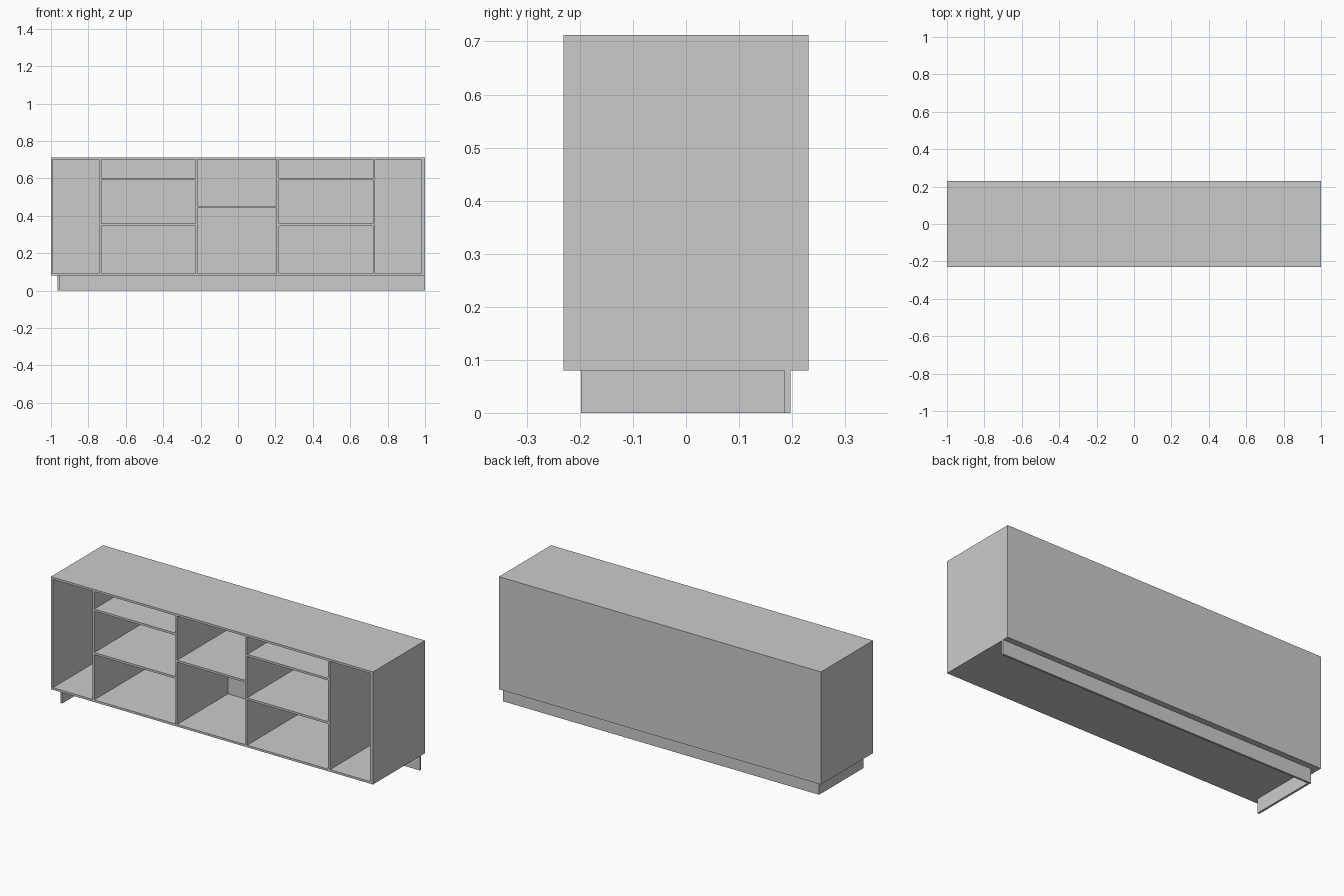
import bpy
import bmesh
from mathutils import Matrix, Vector

if "Cube" in bpy.data.objects:
    bpy.data.objects.remove(bpy.data.objects["Cube"])

T = 0.012                      # board thickness
Y0, Y1 = -0.231, 0.231         # front and back of the carcass
Z0, Z1 = 0.08, 0.712           # underside and top of the carcass
YB = Y1 - T                    # inner face of the back panel
RIGHT_IN = 0.981               # inner face of the thicker right side


def board(name, x, y, z):
    """Box object from (min, max) ranges on each axis."""
    lo, hi = Vector((x[0], y[0], z[0])), Vector((x[1], y[1], z[1]))
    centre = (lo + hi) / 2
    bm = bmesh.new()
    bmesh.ops.create_cube(bm, size=1, matrix=Matrix.Diagonal((hi - lo).to_4d()))
    mesh = bpy.data.meshes.new(name)
    bm.to_mesh(mesh)
    bm.free()
    obj = bpy.data.objects.new(name, mesh)
    obj.location = centre
    bpy.context.collection.objects.link(obj)
    return obj


# Outer carcass
inner_z = (Z0 + T, Z1 - T)
board("top_panel", (-1, 1), (Y0, Y1), (Z1 - T, Z1))
board("bottom_panel", (-1, 1), (Y0, Y1), (Z0, Z0 + T))
board("left_side", (-1, -1 + T), (Y0, Y1), inner_z)
board("right_side", (RIGHT_IN, 1), (Y0, Y1), inner_z)
board("back_panel", (-1 + T, RIGHT_IN), (YB, Y1), inner_z)

# Upright dividers
dividers = [-0.737, -0.222, 0.213, 0.727]
for i, x in enumerate(dividers):
    board(f"divider_{i + 1}", (x - T / 2, x + T / 2), (Y0, YB), inner_z)

# Shelves in the three middle bays
bays = {"left": (0, (0.352, 0.596)), "centre": (1, (0.447,)), "right": (2, (0.352, 0.596))}
for side, (i, heights) in bays.items():
    span = (dividers[i] + T / 2, dividers[i + 1] - T / 2)
    for n, z in enumerate(heights):
        board(f"{side}_shelf_{n + 1}", span, (Y0, YB), (z - T / 2, z + T / 2))

# L-shaped plinth: back board runs to the right end, one return on the left
board("plinth_back", (-0.965, 1), (0.185, 0.197), (0, Z0))
board("plinth_left", (-0.965, -0.953), (-0.198, 0.185), (0, Z0))
